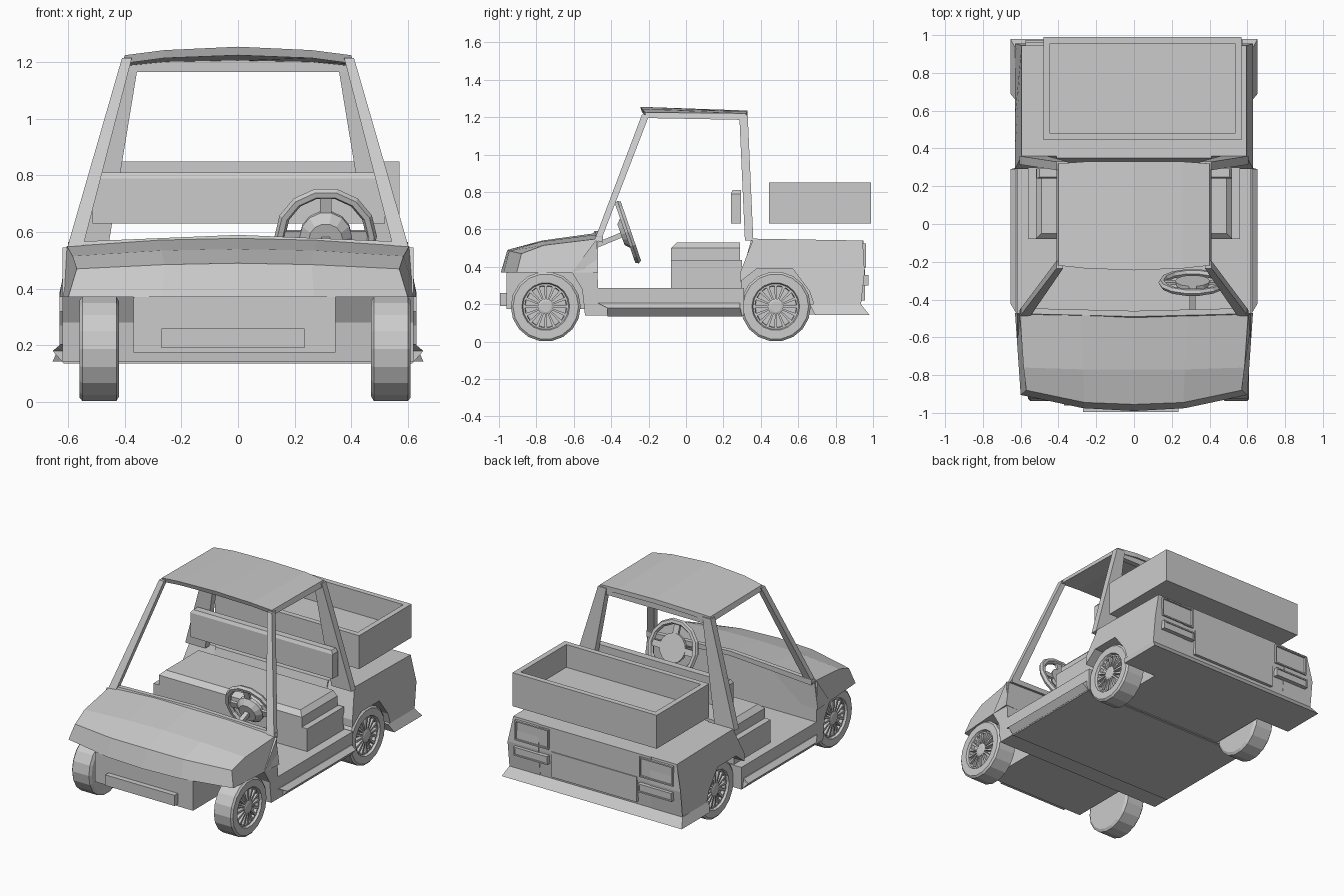
import bpy, bmesh
from math import sin, cos, pi
from mathutils import Vector, Matrix

if "Cube" in bpy.data.objects:
    bpy.data.objects.remove(bpy.data.objects["Cube"])


def loft(name, *strips):
    """One object from strips; each strip is a list of equal-length rings."""
    bm = bmesh.new()
    for rings in strips:
        vs = [[bm.verts.new(p) for p in r] for r in rings]
        n = len(vs[0])
        for a, b in zip(vs, vs[1:]):
            for i in range(n):
                bm.faces.new((a[i], a[(i + 1) % n], b[(i + 1) % n], b[i]))
        bm.faces.new(vs[0])
        bm.faces.new(vs[-1])
    bmesh.ops.recalc_face_normals(bm, faces=bm.faces[:])
    me = bpy.data.meshes.new(name)
    bm.to_mesh(me)
    bm.free()
    ob = bpy.data.objects.new(name, me)
    bpy.context.collection.objects.link(ob)
    return ob


def rect(x0, x1, y0, y1, z):
    return [(x0, y0, z), (x1, y0, z), (x1, y1, z), (x0, y1, z)]


def box(name, x0, x1, y0, y1, z0, z1):
    return loft(name, [rect(x0, x1, y0, y1, z0), rect(x0, x1, y0, y1, z1)])


def prism(name, profile, x0, x1, x1_top=None):
    """Extrude a (y, z) profile in x; points above z 0.5 may lean in to x1_top."""
    top = x1 if x1_top is None else x1_top
    return loft(name, [[(x0, y, z) for y, z in profile],
                       [(top if z > .5 else x1, y, z) for y, z in profile]])


def recess(ob, direction, rim, depth):
    """Inset the face looking along direction and push it inward."""
    d = Vector(direction)
    bm = bmesh.new()
    bm.from_mesh(ob.data)
    f = max(bm.faces, key=lambda f: f.normal.dot(d))
    bmesh.ops.inset_region(bm, faces=[f], thickness=rim)
    ext = bmesh.ops.extrude_discrete_faces(bm, faces=[f])["faces"]
    bmesh.ops.translate(bm, vec=-d * depth, verts=ext[0].verts[:])
    bm.to_mesh(ob.data)
    bm.free()


def mirrored(half):
    """Rings from centre outward -> full set across x."""
    return [[(-x, y, z) for x, y, z in r] for r in half[:0:-1]] + half


# Hood: crowned and bowed shell
loft("hood", mirrored([
    [(0, -.99, .37), (0, -.955, .49), (0, -.77, .54), (0, -.48, .58), (0, -.48, .37)],
    [(.27, -.975, .37), (.26, -.945, .485), (.27, -.77, .535), (.28, -.48, .572), (.28, -.48, .37)],
    [(.6, -.905, .37), (.57, -.88, .47), (.585, -.76, .515), (.605, -.47, .55), (.63, -.47, .37)]]))
loft("cowl_lip", mirrored([
    [(0, -.5, .57), (0, -.49, .59), (0, -.46, .59), (0, -.46, .56)],
    [(.6, -.48, .54), (.6, -.475, .565), (.6, -.445, .565), (.6, -.445, .53)]]))

# Nose and front bumper
box("nose", -.37, .345, -.96, -.5, .175, .37)
box("front_bumper", -.27, .235, -.995, -.95, .19, .26)

# Firewall and floor
prism("floor_and_firewall", [(-.61, .37), (-.48, .545), (-.47, .285), (.31, .285), (.31, .14),
                             (-.54, .14), (-.555, .28)], -.62, .62)
loft("running_boards", [rect(-.615, .615, -.42, .3, .135), rect(-.655, .655, -.42, .29, .18),
                        rect(-.625, .625, -.47, .29, .205)])

# Rear body: full centre plus arched side panels
prism("rear_body", [(.3, .145), (.3, .37), (.35, .55), (.95, .54), (.95, .37), (.93, .145)], -.41, .41)
arch = [(.29, .32), (.29, .37), (.36, .55), (.945, .54), (.955, .37), (.93, .15),
        (.70, .15), (.66, .27), (.57, .39), (.38, .39)]
for s, side in ((-1, "left"), (1, "right")):
    prism(side + "_rear_panel", arch, s * .405, s * .63, s * .595)
    # Tail lamps
    a, b = sorted((s * .33, s * .575))
    recess(box(side + "_tail_window", a, b, .9, .962, .395, .525), (0, 1, 0), .012, .012)
    recess(box(side + "_tail_lamp", a, b, .9, .975, .3, .355), (0, 1, 0), .012, .006)
box("tailgate_panel", -.31, .31, .9, .956, .22, .385)
loft("rear_skirt", [rect(-.655, .655, .69, .98, .143), rect(-.63, .63, .66, .935, .2)])

# Bench seat
box("seat_base", -.56, .56, -.08, .3, .28, .435)
loft("seat_cushion", [rect(-.52, .52, -.08, .29, .43), rect(-.52, .52, -.08, .29, .5),
                      rect(-.49, .49, -.05, .29, .53)])
loft("seat_backrest", [rect(-.515, .52, .24, .295, .63), rect(-.515, .52, .24, .295, .79),
                       rect(-.5, .505, .25, .295, .81)])

# Roof and its supports
loft("roof", mirrored([
    [(0, -.245, 1.255), (0, .33, 1.235), (0, .33, 1.205), (0, -.235, 1.225)],
    [(.26, -.235, 1.243), (.26, .33, 1.23), (.26, .33, 1.2), (.26, -.225, 1.215)],
    [(.4, -.22, 1.225), (.4, .32, 1.22), (.41, .32, 1.185), (.41, -.21, 1.195)]]))
box("rear_header", -.38, .38, .285, .32, 1.165, 1.215)
for s, side in ((-1, "left"), (1, "right")):
    loft(side + "_front_pillar", [rect(s * .55, s * .605, -.49, -.455, .54),
                                  rect(s * .375, s * .41, -.235, -.195, 1.215)])
    loft(side + "_rear_pillar", [rect(s * .46, s * .605, .315, .36, .54),
                                 rect(s * .35, s * .41, .285, .33, 1.21)])

# Cargo tray
tray = box("cargo_tray", -.48, .57, .445, .99, .63, .85)
recess(tray, (0, 0, 1), .05, .15)


# Wheels: lathed tyre, hub and thin spokes
def lathe(profile, cx, cy, cz, s, n=18):
    return [[(cx + s * x, cy + r * cos(2 * pi * i / n), cz + r * sin(2 * pi * i / n))
             for i in range(n)] for r, x in profile]


def wheel(name, cx, cy, s):
    cz = .187
    tyre = [(.17, -.07), (.187, -.06), (.187, .06), (.175, .07), (.128, .07),
            (.122, .055), (.113, .055), (.11, .035)]
    loft(name + "_tyre", lathe(tyre, cx, cy, cz, s))
    parts = [lathe([(.042, .03), (.042, .06), (.03, .064)], cx, cy, cz, s, 12)]
    for k in range(16):
        rot = Matrix.Rotation(2 * pi * k / 16, 3, 'X')
        rings = [[rot @ Vector((s * x, y, r)) + Vector((cx, cy, cz))
                  for x, y in ((.035, -w), (.06, -w), (.06, w), (.035, w))]
                 for r, w in ((.035, .004), (.116, .008))]
        parts.append(rings)
    loft(name + "_spokes", *parts)


for cy, end in ((-.75, "front"), (.48, "rear")):
    wheel(end + "_left_wheel", -.49, cy, -1)
    wheel(end + "_right_wheel", .54, cy, 1)

# Steering wheel and column
tilt = Matrix.Translation((.31, -.31, .585)) @ Matrix.Rotation(-1.24, 4, 'X')
bpy.ops.mesh.primitive_torus_add(major_segments=14, minor_segments=6, major_radius=.162, minor_radius=.019)
ring = bpy.context.object
ring.name = "steering_ring"
ring.matrix_world = tilt
hub = loft("steering_hub", [[(r * cos(2 * pi * i / 14), r * sin(2 * pi * i / 14), z) for i in range(14)]
                            for r, z in ((.06, -.04), (.092, -.01), (.092, .01))])
hub.matrix_world = tilt
for k, ang in enumerate((0, pi, -pi / 2)):
    spoke = box("steering_spoke_%d" % k, .08, .155, -.02, .02, -.008, .008)
    spoke.matrix_world = tilt @ Matrix.Rotation(ang, 4, 'Z')
loft("steering_column", [[(.31 + a, -.32, .58 + b) for a, b in ((-.015, -.015), (.015, -.015), (.015, .015), (-.015, .015))],
                         [(.31 + a, -.49, .51 + b) for a, b in ((-.015, -.015), (.015, -.015), (.015, .015), (-.015, .015))]])
